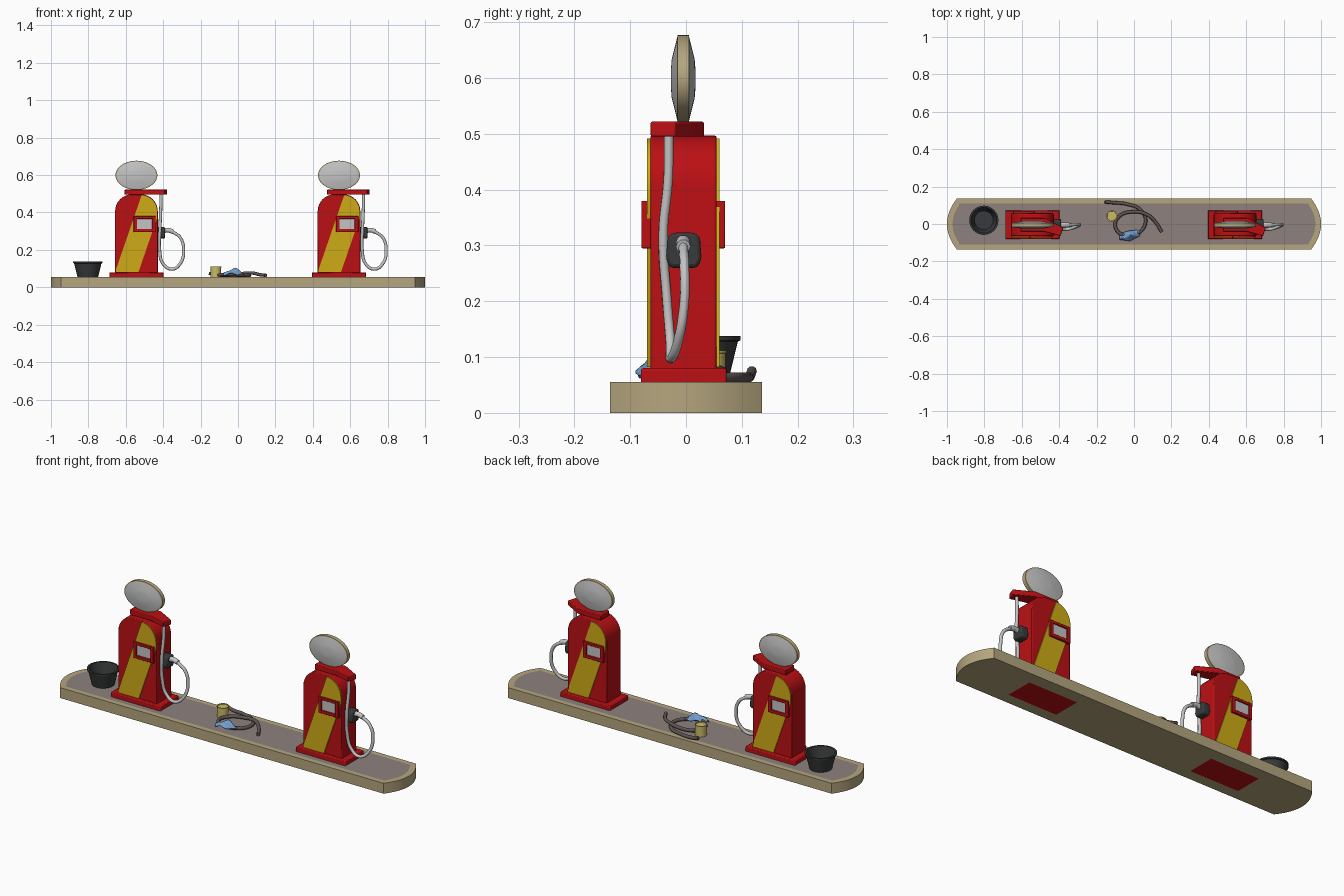
import bpy, bmesh, math
from mathutils import Vector, Matrix

if "Cube" in bpy.data.objects:
    bpy.data.objects.remove(bpy.data.objects["Cube"], do_unlink=True)


def colour(name, r, g, b):
    m = bpy.data.materials.new(name)
    m.diffuse_color = (r, g, b, 1)
    m.use_nodes = True
    m.node_tree.nodes["Principled BSDF"].inputs["Base Color"].default_value = (r, g, b, 1)
    return m


RED = colour("pump red", 0.5, 0.005, 0.007)
YELLOW = colour("stripe yellow", 0.62, 0.41, 0.008)
TAN = colour("kerb tan", 0.46, 0.38, 0.21)
PAVING = colour("paving mauve", 0.27, 0.22, 0.21)
PALE = colour("pale grey", 0.55, 0.55, 0.55)
DARK = colour("dark grey", 0.04, 0.042, 0.043)
OCHRE = colour("can ochre", 0.6, 0.5, 0.14)
BLUE = colour("rag blue", 0.17, 0.34, 0.62)
BROWN = colour("hose brown", 0.11, 0.09, 0.085)


def finish(bm, name, mats, smooth=True, bevel=0):
    bmesh.ops.recalc_face_normals(bm, faces=bm.faces)
    mesh = bpy.data.meshes.new(name)
    bm.to_mesh(mesh)
    bm.free()
    ob = bpy.data.objects.new(name, mesh)
    bpy.context.collection.objects.link(ob)
    for m in mats:
        mesh.materials.append(m)
    if bevel:
        mod = ob.modifiers.new("soft edge", "BEVEL")
        mod.width, mod.segments = bevel, 2
        mod.limit_method = "ANGLE"
    if smooth:
        bpy.ops.object.select_all(action="DESELECT")
        ob.select_set(True)
        bpy.context.view_layer.objects.active = ob
        bpy.ops.object.shade_smooth_by_angle(angle=math.radians(32))
    return ob


def extrude(bm, vec):
    new = bmesh.ops.extrude_face_region(bm, geom=bm.faces[:])["geom"]
    bmesh.ops.translate(bm, vec=vec, verts=[v for v in new if isinstance(v, bmesh.types.BMVert)])


def prism(name, points, vec, mat, bevel=0):
    bm = bmesh.new()
    bm.faces.new([bm.verts.new(p) for p in points])
    extrude(bm, vec)
    return finish(bm, name, [mat], bevel=bevel)


def box(name, lo, hi, mat, bevel=0):
    (x0, y0, z0), (x1, y1, z1) = lo, hi
    pts = [(x0, y0, z0), (x1, y0, z0), (x1, y1, z0), (x0, y1, z0)]
    return prism(name, pts, (0, 0, z1 - z0), mat, bevel)


def lathe(name, profile, matrix, mats, bands=(), sides=40):
    """Spin (radius, height) points round z; bands lists segments of the second colour."""
    bm = bmesh.new()
    rings = [[bm.verts.new((r * math.cos(math.tau * i / sides), r * math.sin(math.tau * i / sides), h))
              for i in range(sides)] for r, h in profile]
    for k, (a, b) in enumerate(zip(rings, rings[1:])):
        for i in range(sides):
            j = (i + 1) % sides
            f = bm.faces.new((a[i], a[j], b[j], b[i]))
            f.material_index = 1 if k in bands else 0
    bmesh.ops.remove_doubles(bm, verts=bm.verts, dist=1e-5)
    bmesh.ops.transform(bm, matrix=matrix, verts=bm.verts)
    return finish(bm, name, mats)


def tube(name, points, radius, mat):
    cu = bpy.data.curves.new(name, "CURVE")
    cu.dimensions = "3D"
    cu.bevel_depth, cu.bevel_resolution = radius, 3
    cu.resolution_u, cu.use_fill_caps = 6, True
    sp = cu.splines.new("BEZIER")
    sp.bezier_points.add(len(points) - 1)
    for bp, p in zip(sp.bezier_points, points):
        bp.co = p
        bp.handle_left_type = bp.handle_right_type = "AUTO"
    ob = bpy.data.objects.new(name, cu)
    bpy.context.collection.objects.link(ob)
    cu.materials.append(mat)
    bpy.ops.object.select_all(action="DESELECT")
    ob.select_set(True)
    bpy.context.view_layer.objects.active = ob
    bpy.ops.object.convert(target="MESH")
    bpy.ops.object.shade_smooth_by_angle(angle=math.radians(50))


# Island: long slab with bowed ends and an inset paved top
def end_arc(s):
    ts = [-1 + i / 6 for i in range(13)]
    return [(s * (1 - 0.053 * t * t), s * 0.136 * t, 0) for t in ts]


bm = bmesh.new()
bm.faces.new([bm.verts.new(p) for p in end_arc(1) + end_arc(-1)])
extrude(bm, (0, 0, 0.055))
bm.normal_update()
top = [f for f in bm.faces if f.calc_center_median().z > 0.05]
bmesh.ops.recalc_face_normals(bm, faces=bm.faces)
bmesh.ops.inset_region(bm, faces=top, thickness=0.03)
top[0].material_index = 1
finish(bm, "island", [TAN, PAVING])

MID_Y = -0.005


def arch(w, z0, z1, r, y):
    """Upright outline with rounded shoulders."""
    pts = [(-w, y, z0), (w, y, z0)]
    for side, start in ((1, 0), (-1, 90)):
        for i in range(9):
            a = math.radians(start + i * 90 / 8)
            pts.append((side * (w - r) + r * math.cos(a), y, z1 - r + r * math.sin(a)))
    return pts


def stripe(name, cx, turn):
    """Diagonal band: the arch outline trimmed by two slanted cuts."""
    bm = bmesh.new()
    bm.faces.new([bm.verts.new(p) for p in arch(0.111, 0.082, 0.492, 0.088, -0.05)])
    for x, s in ((-0.113, -1), (0.012, 1)):
        bmesh.ops.bisect_plane(bm, geom=bm.verts[:] + bm.edges[:] + bm.faces[:], plane_co=(x, 0, 0.085),
                               plane_no=Vector((1, 0, -0.345)) * s, clear_outer=True)
    extrude(bm, (0, -0.015, 0))
    bmesh.ops.transform(bm, matrix=Matrix.Translation((cx, MID_Y, 0)) @ turn, verts=bm.verts)
    finish(bm, name, [YELLOW])


def pump(side, cx):
    def at(pts):
        return [(x + cx, y, z) for x, y, z in pts]

    box(side + "_pump_foot", (cx - 0.145, -0.081, -0.0004), (cx + 0.145, 0.073, 0.08), RED, 0.004)
    prism(side + "_pump_body", at(arch(0.114, 0.07, 0.497, 0.09, -0.064)), (0, 0.119, 0), RED, 0.004)

    # Front and back share the same fittings, turned half round
    for face, angle in (("front", 0), ("back", math.pi)):
        turn = Matrix.Rotation(angle, 4, "Z")
        stripe(f"{side}_{face}_stripe", cx, turn)
        s = 1 if face == "front" else -1

        def plate(name, x0, x1, z0, z1, y, mat, bevel):
            xs, ys = sorted((s * x0, s * x1)), sorted((s * -0.05, s * y))
            box(f"{side}_{face}_{name}", (cx + xs[0], MID_Y + ys[0], z0),
                (cx + xs[1], MID_Y + ys[1], z1), mat, bevel)

        # Four bars frame a recessed display
        plate("frame_left", -0.015, 0.004, 0.295, 0.38, -0.075, RED, 0.002)
        plate("frame_right", 0.084, 0.103, 0.295, 0.38, -0.075, RED, 0.002)
        plate("frame_bottom", 0.002, 0.086, 0.295, 0.312, -0.075, RED, 0.002)
        plate("frame_top", 0.002, 0.086, 0.366, 0.38, -0.075, RED, 0.002)
        plate("display", 0.002, 0.086, 0.308, 0.37, -0.069, PALE, 0)

    # Cap with an arm bent forward to carry the hose
    cap = [(-0.112, 0.032), (0.07, 0.032), (0.165, -0.02), (0.15, -0.064), (0.06, -0.04), (-0.112, -0.04)]
    cap = [(max(x, -0.064), y, 0.495) for x, y in cap]
    prism(side + "_hose_arm", at(cap), (0, 0, 0.027), RED, 0.003)

    # Oval globe: tan rim band, pale bevelled faces
    half = [(0, -0.022), (0.25, -0.0218), (0.45, -0.0205), (0.94, -0.011), (1, -0.01)]
    profile = half + [(r, -h) for r, h in reversed(half)]
    place = (Matrix.Translation((cx, MID_Y, 0.599)) @ Matrix.Rotation(math.pi / 2, 4, "X")
             @ Matrix.Diagonal((0.112, 0.078, 1, 1)))
    lathe(side + "_globe", profile, place, [PALE, TAN], bands=(3, 4, 5))

    # Nozzle holder, nozzle and hanging hose
    holder = [(0.11, y, z) for y, z in ((-0.036, 0.275), (-0.028, 0.26), (0.02, 0.26), (0.028, 0.275),
                                        (0.025, 0.315), (0.015, 0.323), (-0.023, 0.323), (-0.033, 0.315))]
    prism(side + "_nozzle_holder", at(holder), (0.042, 0, 0), DARK, 0.008)
    tube(side + "_nozzle", at([(0.14, -0.005, 0.3), (0.165, -0.005, 0.306), (0.195, -0.005, 0.298)]), 0.013, PALE)
    tube(side + "_pump_hose", at([(0.132, -0.031, 0.5), (0.13, -0.032, 0.42), (0.126, -0.041, 0.32),
                                  (0.124, -0.034, 0.2), (0.143, -0.028, 0.125), (0.19, -0.027, 0.097),
                                  (0.236, -0.014, 0.13), (0.252, -0.003, 0.2), (0.235, -0.003, 0.265),
                                  (0.19, -0.005, 0.299)]), 0.0085, PALE)


pump("right", -0.543)
pump("left", 0.54)

# Open bucket with a rolled lip
lathe("bucket", [(0, 0.055), (0.055, 0.055), (0.073, 0.128), (0.078, 0.13), (0.078, 0.138), (0.069, 0.138),
                 (0.05, 0.065), (0, 0.065)], Matrix.Translation((-0.803, 0.02, 0)), [DARK])

# Small can with a raised rim
lathe("oil_can", [(0, 0.055), (0.028, 0.055), (0.028, 0.106), (0.03, 0.107), (0.03, 0.112), (0.026, 0.112),
                  (0.025, 0.108), (0, 0.108)], Matrix.Translation((-0.118, 0.043, 0)), [OCHRE], sides=28)

# Loose hose coiled on the paving
coil = [(-0.155, 0.118, 0.075), (-0.11, 0.114, 0.065), (-0.04, 0.107, 0.064), (0.035, 0.075, 0.064),
        (0.062, 0.01, 0.064), (0.02, -0.05, 0.066), (-0.05, -0.062, 0.07), (-0.1, -0.015, 0.066),
        (-0.08, 0.04, 0.066), (-0.01, 0.065, 0.07), (0.07, 0.05, 0.077), (0.115, 0.01, 0.068),
        (0.148, -0.042, 0.064)]
tube("loose_hose", coil, 0.009, BROWN)

# Crumpled rag draped over the coil
bm = bmesh.new()
bmesh.ops.create_grid(bm, x_segments=14, y_segments=10, size=0.5)
for v in bm.verts:
    u, w = v.co.x * 2, v.co.y * 2
    ridge = math.exp(-1.6 * (u * u + w * w))
    fold = 0.005 * math.sin(5 * u + 3 * w)
    pinch = 1 - 0.4 * abs(u) * (1 - 0.5 * w)
    v.co = (-0.022 + 0.055 * u, -0.063 + 0.028 * w * pinch + 0.01 * u, 0.066 + 0.036 * ridge + fold)
rag = finish(bm, "rag", [BLUE])
rag.modifiers.new("cloth", "SOLIDIFY").thickness = 0.003
